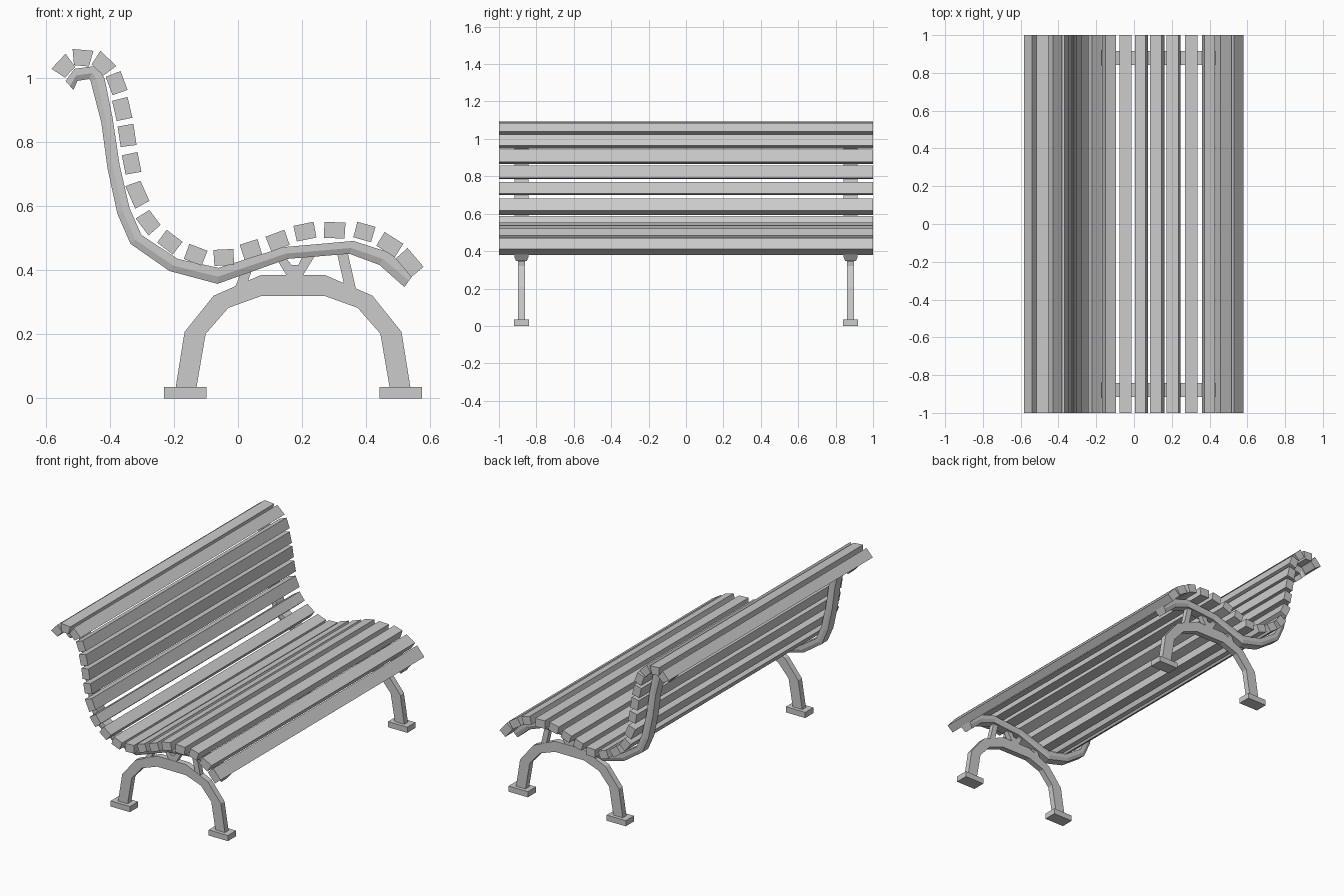
import bpy, bmesh
from mathutils import Vector


def finish(name, bm):
    bmesh.ops.recalc_face_normals(bm, faces=bm.faces)
    me = bpy.data.meshes.new(name)
    bm.to_mesh(me)
    bm.free()
    ob = bpy.data.objects.new(name, me)
    bpy.context.collection.objects.link(ob)
    return ob


def loft(name, rings):
    """Skin a row of closed rings and cap both ends."""
    bm = bmesh.new()
    vr = [[bm.verts.new(p) for p in r] for r in rings]
    n = len(vr[0])
    for a, b in zip(vr, vr[1:]):
        for i in range(n):
            j = (i + 1) % n
            bm.faces.new((a[i], a[j], b[j], b[i]))
    bm.faces.new(vr[0][::-1])
    bm.faces.new(vr[-1])
    return finish(name, bm)


def prism(name, pts, y0, y1):
    """Extrude an x-z outline along y."""
    return loft(name, [[(x, y, z) for x, z in pts] for y in (y0, y1)])


# Slats: face edge from front lip to top roll (x, z, x, z)
slats = [
    (.58, .411, .53, .47), (.517, .483, .458, .52), (.43, .536, .373, .552),
    (.336, .549, .27, .552), (.236, .552, .173, .539), (.145, .527, .086, .505),
    (.061, .498, .005, .48), (-.014, .467, -.077, .464), (-.095, .461, -.152, .483),
    (-.173, .489, -.223, .527), (-.242, .542, -.277, .589), (-.277, .617, -.305, .68),
    (-.302, .708, -.314, .77), (-.317, .792, -.327, .858), (-.33, .877, -.345, .942),
    (-.345, .964, -.367, 1.023), (-.38, 1.039, -.43, 1.086),
    (-.452, 1.086, -.517, 1.092), (-.539, 1.077, -.583, 1.03)]
for i, (x0, z0, x1, z1) in enumerate(slats):
    a, b = Vector((x0, z0)), Vector((x1, z1))
    d = (b - a).normalized()
    inward = Vector((-d.y, d.x)) * .05
    taper = .009 if i >= 16 else (-.004 if i in (10, 11) else .001)
    kind = "seat_slat" if i < 10 else "back_slat"
    prism(kind, [a, b, b + inward - d * taper, a + inward + d * taper], -1, 1)

# Curved rail: (face side x, z, rear side x, z)
rail = [
    (.552, .392, .52, .348), (.467, .458, .442, .417), (.361, .492, .348, .452),
    (.145, .473, .155, .436), (-.061, .408, -.064, .358), (-.189, .436, -.214, .398),
    (-.302, .511, -.336, .483), (-.339, .595, -.377, .577), (-.37, .73, -.408, .72),
    (-.392, .877, -.427, .861), (-.417, 1.0, -.461, .993), (-.442, 1.039, -.466, .998),
    (-.511, 1.03, -.502, .992), (-.539, .992, -.514, .964)]

# Half of the leg arch: offset from arch centre and height, outer then inner
half = [(.367, .033, .302, .033), (.339, .208, .273, .202),
        (.248, .321, .202, .283), (.099, .386, .099, .32)]
CX = .172
arch = [(CX - a, b, CX - c, d) for a, b, c, d in half]
arch += [(CX + a, b, CX + c, d) for a, b, c, d in reversed(half)]

left_strut = [(-.012, .34), (.012, .4), (.045, .405), (.022, .34)]
right_strut = [(.308, .46), (.342, .46), (.37, .335), (.334, .345)]
v_strut = [(.12, .437), (.154, .38), (.2, .38), (.24, .445),
           (.202, .445), (.188, .417), (.167, .417), (.148, .442)]

for yc in (-.88, .88):
    # Rail with chamfered rear side
    w, t = .037, .029
    rings = []
    for fx, fz, rx, rz in rail:
        mx, mz = fx + (rx - fx) * .55, fz + (rz - fz) * .55
        rings.append([(fx, yc - w, fz), (fx, yc + w, fz), (mx, yc + w, mz),
                      (rx, yc + t, rz), (rx, yc - t, rz), (mx, yc - w, mz)])
    loft("side_rail", rings)

    # Leg arch
    h = .018
    loft("leg_arch", [[(a, yc - h, b), (a, yc + h, b), (c, yc + h, d), (c, yc - h, d)]
                      for a, b, c, d in arch])

    # Struts between arch and rail
    for pts in (left_strut, right_strut, v_strut):
        prism("strut", pts, yc - .016, yc + .016)

    # Foot pads
    for s in (-1, 1):
        x = CX + s * .3365
        prism("foot", [(x - .066, 0), (x + .066, 0), (x + .066, .035), (x - .066, .035)],
              yc - .04, yc + .04)
